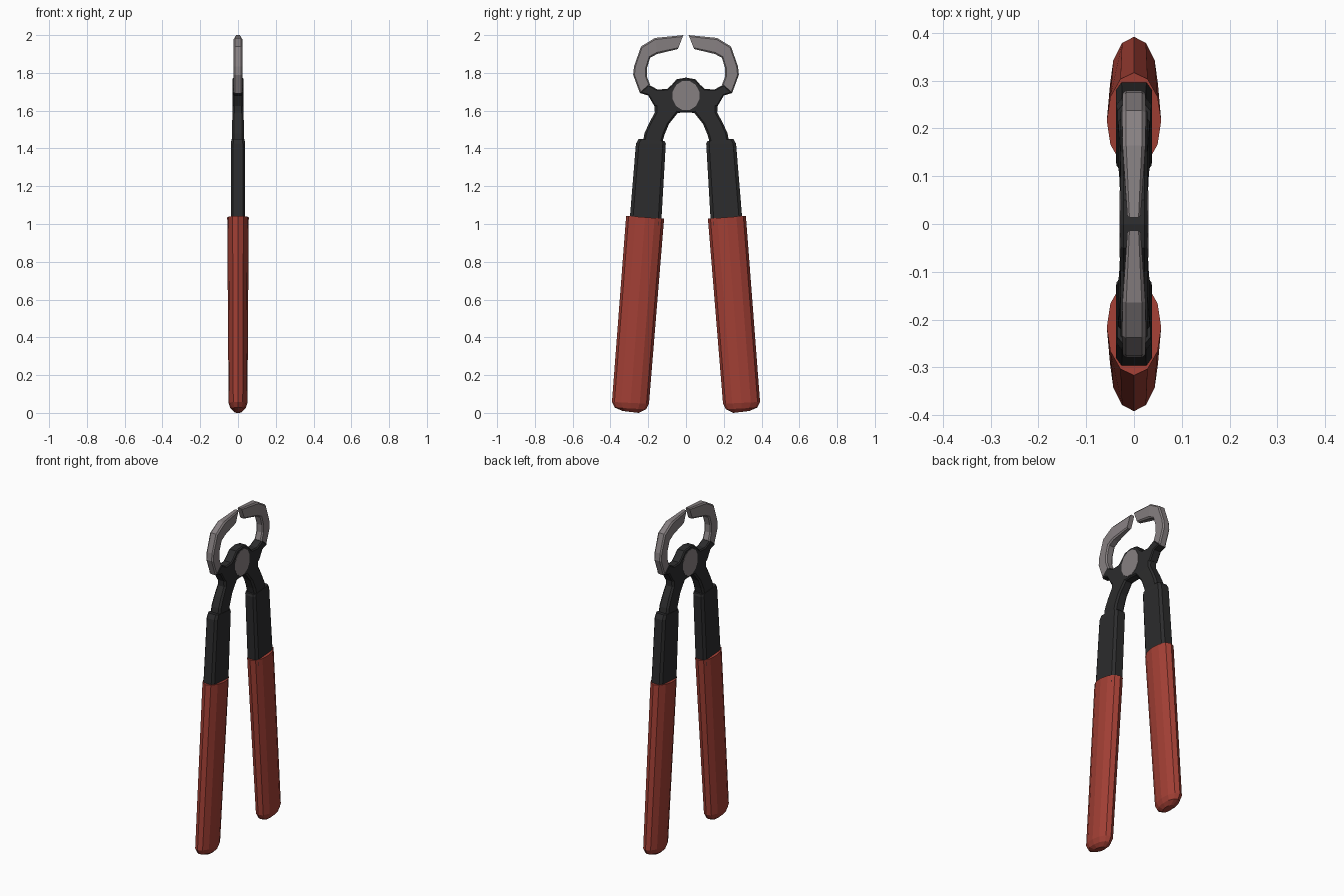
import bpy, bmesh
from math import cos, sin, pi

if "Cube" in bpy.data.objects:
    bpy.data.objects.remove(bpy.data.objects["Cube"])


def material(name, rgb):
    m = bpy.data.materials.new(name)
    m.diffuse_color = (*rgb, 1)
    m.use_nodes = True
    m.node_tree.nodes["Principled BSDF"].inputs["Base Color"].default_value = m.diffuse_color
    return m


STEEL = material("steel", (0.24, 0.215, 0.22))
BLACK = material("black_metal", (0.025, 0.025, 0.026))
RED = material("red_rubber", (0.36, 0.05, 0.035))

# Unit cross-sections: u runs across the part in the y-z plane, v along x
OVAL = [(cos(i * pi / 6), sin(i * pi / 6)) for i in range(12)]
CHAMFERED = [(1, .68), (.8, 1), (-.8, 1), (-1, .68), (-1, -.68), (-.8, -1), (.8, -1), (1, -.68)]


def loft(name, shape, sections, mat, side=1):
    """Skin rings; each section is ((outer y, z), (inner y, z), half thickness)."""
    bm = bmesh.new()
    rings = []
    for (oy, oz), (iy, iz), h in sections:
        cy, cz, dy, dz = (oy + iy) / 2, (oz + iz) / 2, (oy - iy) / 2, (oz - iz) / 2
        rings.append([bm.verts.new((h * v, side * (cy + dy * u), cz + dz * u)) for u, v in shape])
    n = len(shape)
    for a, b in zip(rings, rings[1:]):
        for i in range(n):
            j = (i + 1) % n
            bm.faces.new((a[i], a[j], b[j], b[i]))
    bm.faces.new(rings[0])
    bm.faces.new(rings[-1])
    return finish(name, bm, mat)


def plate(name, outline, half, mat, bevel=0):
    """Extrude a y-z outline symmetrically along x."""
    bm = bmesh.new()
    face = bm.faces.new([bm.verts.new((-half, y, z)) for y, z in outline])
    top = bmesh.ops.extrude_face_region(bm, geom=[face])["geom"]
    bmesh.ops.translate(bm, vec=(2 * half, 0, 0),
                        verts=[g for g in top if isinstance(g, bmesh.types.BMVert)])
    ob = finish(name, bm, mat)
    if bevel:
        mod = ob.modifiers.new("edge", 'BEVEL')
        mod.width, mod.segments, mod.limit_method = bevel, 1, 'ANGLE'
        mod.angle_limit = 1.2
    return ob


def finish(name, bm, mat):
    bmesh.ops.recalc_face_normals(bm, faces=bm.faces)
    me = bpy.data.meshes.new(name)
    bm.to_mesh(me)
    bm.free()
    me.materials.append(mat)
    ob = bpy.data.objects.new(name, me)
    bpy.context.collection.objects.link(ob)
    return ob


# Curved jaw, from hub to cutting tip
JAW = [((.243, 1.69), (.19, 1.737), .024), ((.28, 1.79), (.207, 1.78), .024),
       ((.275, 1.835), (.207, 1.825), .024), ((.238, 1.94), (.19, 1.88), .025),
       ((.164, 1.985), (.153, 1.9), .024), ((.014, 2.0), (.043, 1.926), .014)]
# Bent arm from hub into the sleeve
ARM = [((.168, 1.635), (.03, 1.6), .028), ((.165, 1.59), (.05, 1.58), .029),
       ((.195, 1.535), (.09, 1.53), .031), ((.22, 1.48), (.113, 1.475), .033),
       ((.23, 1.42), (.13, 1.415), .033)]
# Black sleeve on the upper handle
SLEEVE = [((.25, 1.451), (.112, 1.438), .035), ((.265, 1.425), (.107, 1.425), .037),
          ((.3, 1.0), (.132, .99), .038)]
# Red grip with a rounded foot
GRIP = [((.317, 1.043), (.116, 1.028), .057), ((.392, .058), (.196, .048), .05),
        ((.377, .028), (.212, .019), .04), ((.335, .01), (.25, .0), .02)]

for side, tag in ((1, "right"), (-1, "left")):
    loft(f"jaw_{tag}", CHAMFERED, JAW, STEEL, side)
    loft(f"arm_{tag}", CHAMFERED, ARM, BLACK, side)
    loft(f"sleeve_{tag}", CHAMFERED, SLEEVE, BLACK, side)
    loft(f"grip_{tag}", OVAL, GRIP, RED, side)

# Hub plate joining jaws and arms
half = [(.05, 1.766), (.075, 1.737), (.1, 1.715), (.15, 1.712), (.2, 1.738),
        (.247, 1.695), (.2, 1.68), (.168, 1.625), (.06, 1.588)]
plate("hub", [(0, 1.775)] + half + [(0, 1.59)] + [(-y, z) for y, z in reversed(half)],
      .028, BLACK, .006)

# Pivot pin through the hub
plate("pivot", [(.073 * cos((i + .5) * pi / 6), 1.68 + .08 * sin((i + .5) * pi / 6))
                for i in range(12)], .03, STEEL)
